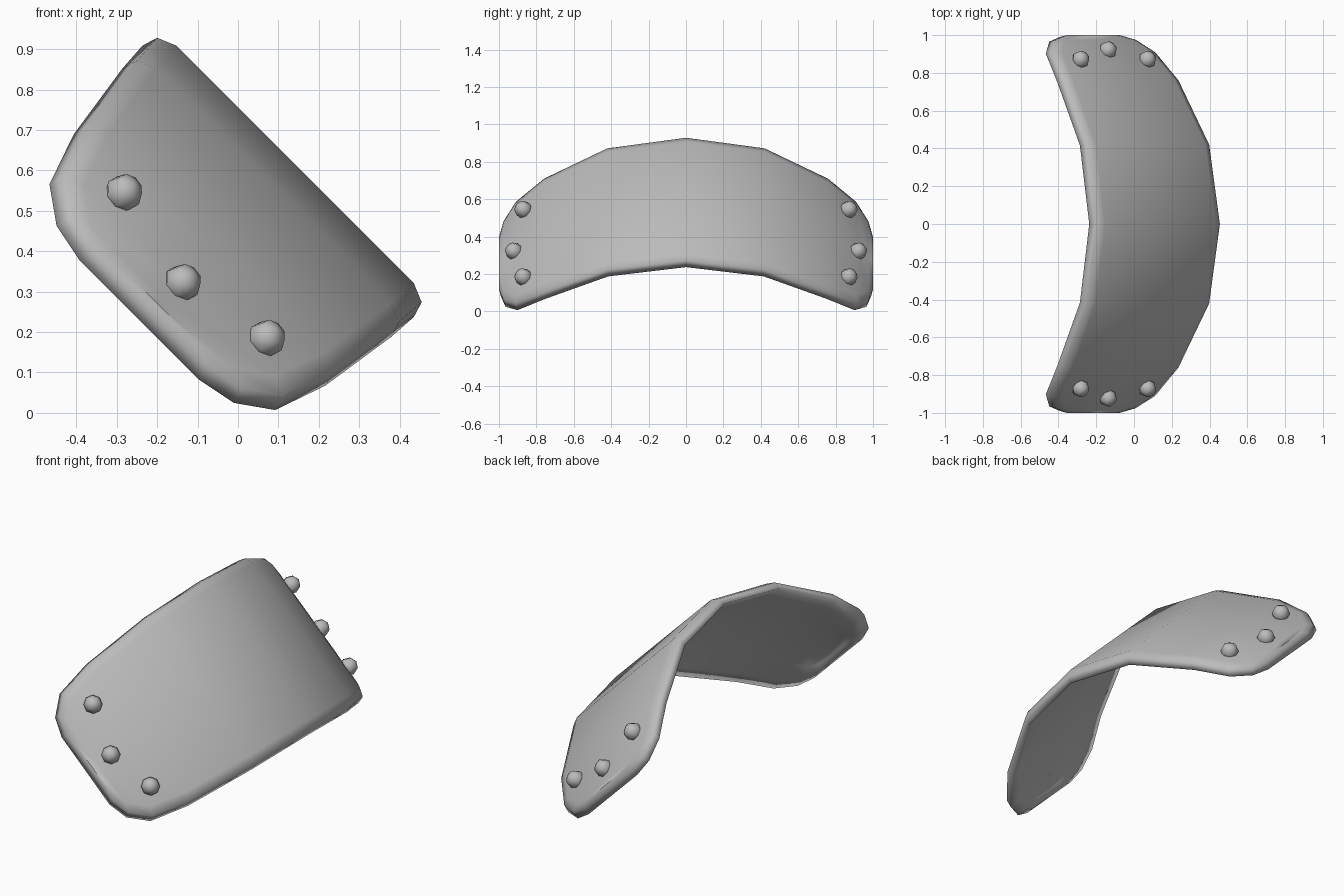
import bpy, bmesh
from mathutils import Vector, Matrix

cube = bpy.data.objects.get("Cube")
if cube:
    bpy.data.objects.remove(cube, do_unlink=True)

grey = bpy.data.materials.new("plain grey")
grey.use_nodes = True
COL = (0.5, 0.5, 0.5, 1)
grey.diffuse_color = COL
grey.node_tree.nodes["Principled BSDF"].inputs["Base Color"].default_value = COL

# Tilted frame: u runs down the plate, w points out of it
U = Vector((1, 0, -1)).normalized()
W = Vector((1, 0, 1)).normalized()
U_MID = -0.335


def place(u, y, w):
    return U * (u + U_MID) + W * w + Vector((0, y, 0))


def finish(bm, name):
    bmesh.ops.recalc_face_normals(bm, faces=bm.faces)
    for f in bm.faces:
        f.smooth = True
    mesh = bpy.data.meshes.new(name)
    bm.to_mesh(mesh)
    bm.free()
    mesh.materials.append(grey)
    obj = bpy.data.objects.new(name, mesh)
    bpy.context.collection.objects.link(obj)
    return obj


# Arch rows from crown to end: y, outer height, half width
half = [(0, .535, .475), (.42, .46, .47), (.76, .26, .44),
        (.91, .13, .395), (.975, .07, .31), (1, .05, .21)]
rows = [(-y, w, h) for y, w, h in reversed(half[1:])] + half


def section(y, w, h):
    """Closed ring: outer skin, rolled rim, hollow inner skin."""
    outer = [(h - .06, y, w), (h - .012, y, w - .02), (h, y * .99, w - .06)]
    inner = [(h - .08, y * .965, w - .05), (h * .5, y * .97, w - .025)]
    side = outer + inner
    mid_out, mid_in = (0, y, w), (0, y * .97, w - .025)
    left = [(-u, a, b) for u, a, b in reversed(side)]
    return [mid_out] + side + [mid_in] + left


# Curved armour plate
bm = bmesh.new()
rings = [[bm.verts.new(place(*p)) for p in section(*r)] for r in rows]
n = len(rings[0])
for a, b in zip(rings, rings[1:]):
    for i in range(n):
        j = (i + 1) % n
        bm.faces.new((a[i], a[j], b[j], b[i]))
for ring in (rings[0], rings[-1]):
    for i in range(n // 2):
        quad = (ring[i], ring[i + 1], ring[-i - 1], ring[-i])
        bm.faces.new(dict.fromkeys(quad))
finish(bm, "curved_plate")

# Three rivets at each end
spots = [(.255, .87, .18), (.01, .92, .13), (-.25, .87, .185)]
for side, label in ((-1, "front"), (1, "back")):
    for k, (u, y, w) in enumerate(spots):
        normal = W * .75 + Vector((0, side * .66, 0))
        turn = normal.to_track_quat('Z', 'Y').to_matrix().to_4x4()
        bm = bmesh.new()
        bmesh.ops.create_uvsphere(
            bm, u_segments=8, v_segments=4, radius=.048,
            matrix=Matrix.Translation(place(u, side * y, w)) @ turn)
        finish(bm, f"{label}_rivet_{k + 1}")
